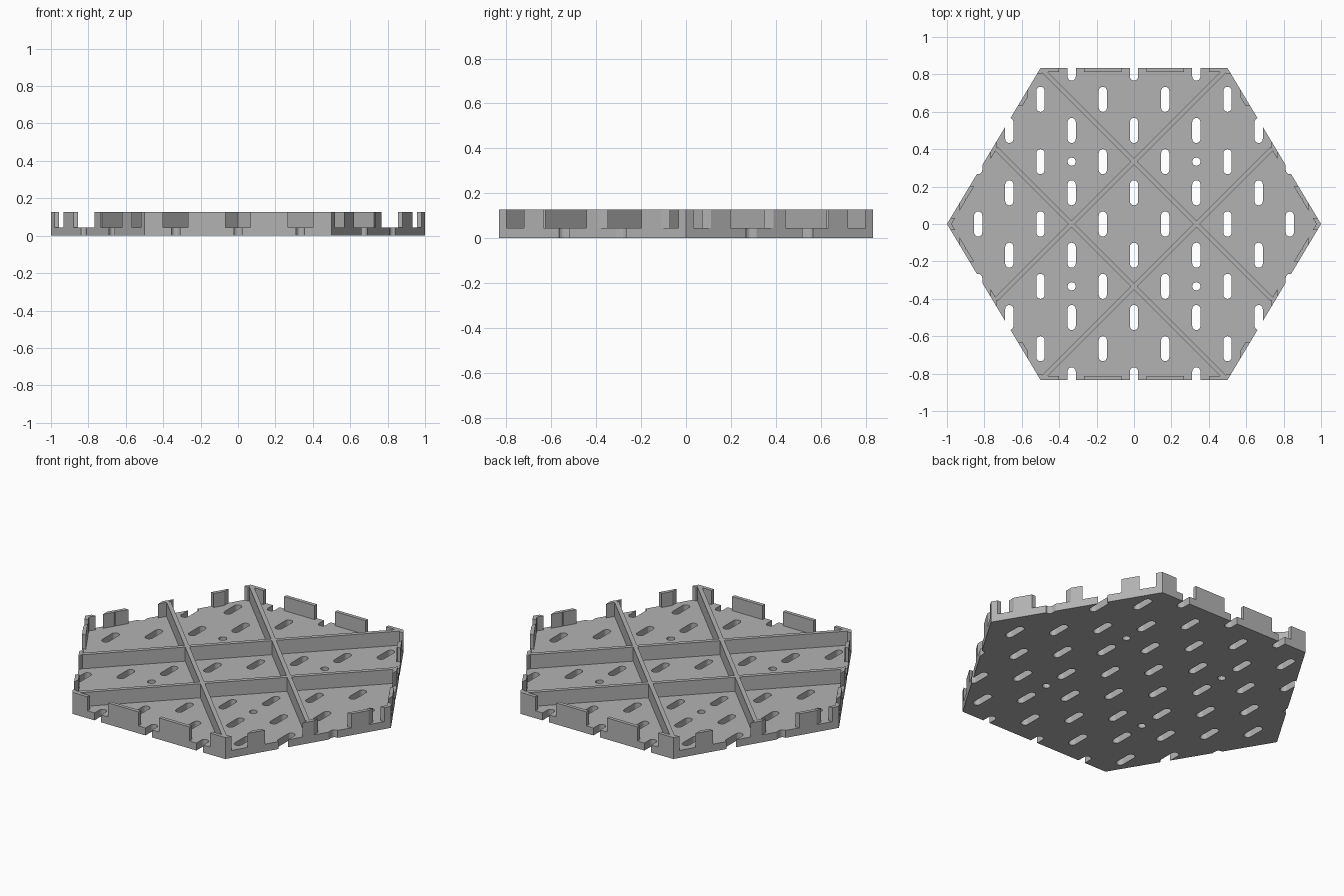
import bpy
import bmesh
import math
from mathutils import Matrix, Vector

PLATE_TOP, TOP = 0.044, 0.127
HALF_DEPTH, WALL, RIB = 0.833, 0.021, 0.024
PITCH = 1 / 6

cube = bpy.data.objects.get("Cube")
if cube:
    bpy.data.objects.remove(cube, do_unlink=True)

grey = bpy.data.materials.new("plain_grey")
grey.use_nodes = True
grey.diffuse_color = (0.45, 0.45, 0.45, 1)
grey.node_tree.nodes["Principled BSDF"].inputs["Base Color"].default_value = (0.45, 0.45, 0.45, 1)


def hexagon(inset):
    """Corners of the hexagonal outline, moved inward."""
    slope = 0.5 / HALF_DEPTH
    y = HALF_DEPTH - inset
    tip = 1 - inset * math.hypot(1, slope)
    x = tip - slope * y
    return [(tip, 0), (x, y), (-x, y), (-tip, 0), (-x, -y), (x, -y)]


def prism(bm, points, z0, z1):
    low = [bm.verts.new((x, y, z0)) for x, y in points]
    high = [bm.verts.new((x, y, z1)) for x, y in points]
    bm.faces.new(low[::-1])
    bm.faces.new(high)
    n = len(points)
    for i in range(n):
        j = (i + 1) % n
        bm.faces.new((low[i], low[j], high[j], high[i]))


def make(name, bm):
    bmesh.ops.recalc_face_normals(bm, faces=bm.faces)
    mesh = bpy.data.meshes.new(name)
    bm.to_mesh(mesh)
    bm.free()
    mesh.materials.append(grey)
    obj = bpy.data.objects.new(name, mesh)
    bpy.context.collection.objects.link(obj)
    return obj


def combine(obj, other, operation):
    """Apply a boolean and remove the second object."""
    mod = obj.modifiers.new(operation, 'BOOLEAN')
    mod.operation, mod.solver, mod.object = operation, 'EXACT', other
    bpy.context.view_layer.update()
    graph = bpy.context.evaluated_depsgraph_get()
    mesh = bpy.data.meshes.new_from_object(obj.evaluated_get(graph))
    obj.modifiers.clear()
    obj.data = mesh
    bpy.data.objects.remove(other, do_unlink=True)


def capsule(cx, cy, radius, straight, steps=8):
    points = []
    for side in (0, 1):
        for k in range(steps + 1):
            a = math.pi * (side + k / steps)
            shift = straight if side == 0 else -straight
            points.append((cx + radius * math.cos(a), cy + shift + radius * math.sin(a)))
    return points


# Staggered slot positions, running past the outline to form edge notches
slots = [(i * PITCH, j * PITCH) for i in range(-6, 7) for j in range(-5, 6)
         if (i + j) % 2 and abs(i) + 0.6 * abs(j) < 7]

# Base plate with slots and four round holes
bm = bmesh.new()
prism(bm, hexagon(0), 0, PLATE_TOP)
base_plate = make("base_plate", bm)
bm = bmesh.new()
for x, y in slots:
    prism(bm, capsule(x, y, 0.022, 0.045), -0.1, 0.2)
for x in (-2, 2):
    for y in (-2, 2):
        ring = [(x * PITCH + 0.022 * math.cos(k * math.pi / 8),
                 y * PITCH + 0.022 * math.sin(k * math.pi / 8)) for k in range(16)]
        prism(bm, ring, -0.1, 0.2)
combine(base_plate, make("slot_cutter", bm), 'DIFFERENCE')

# Rim wall, interrupted around every slot to leave tabs
bm = bmesh.new()
prism(bm, hexagon(0), PLATE_TOP, TOP)
rim_tabs = make("rim_tabs", bm)
bm = bmesh.new()
prism(bm, hexagon(WALL), -0.1, 0.3)
combine(rim_tabs, make("rim_cutter", bm), 'DIFFERENCE')
bm = bmesh.new()
for x, y in slots:
    w, d = 0.067, 0.134
    prism(bm, [(x - w, y - d), (x + w, y - d), (x + w, y + d), (x - w, y + d)], -0.1, 0.3)
combine(rim_tabs, make("gap_cutter", bm), 'DIFFERENCE')


# Crossing diagonal ribs, trimmed to the inside of the rim
def rib_pair(name, angle):
    bm = bmesh.new()
    offset = math.sqrt(2) * PITCH
    for d in (-offset, offset):
        a, b = d - RIB / 2, d + RIB / 2
        prism(bm, [(-2, a), (2, a), (2, b), (-2, b)], PLATE_TOP, TOP)
    bmesh.ops.transform(bm, matrix=Matrix.Rotation(angle, 4, 'Z'), verts=bm.verts)
    ribs = make(name, bm)
    inside = bmesh.new()
    prism(inside, hexagon(WALL), -0.1, 0.3)
    combine(ribs, make("rib_trim", inside), 'INTERSECT')
    return ribs


diagonal_ribs = rib_pair("diagonal_ribs", math.pi / 4)
combine(diagonal_ribs, rib_pair("opposite_ribs", -math.pi / 4), 'UNION')
